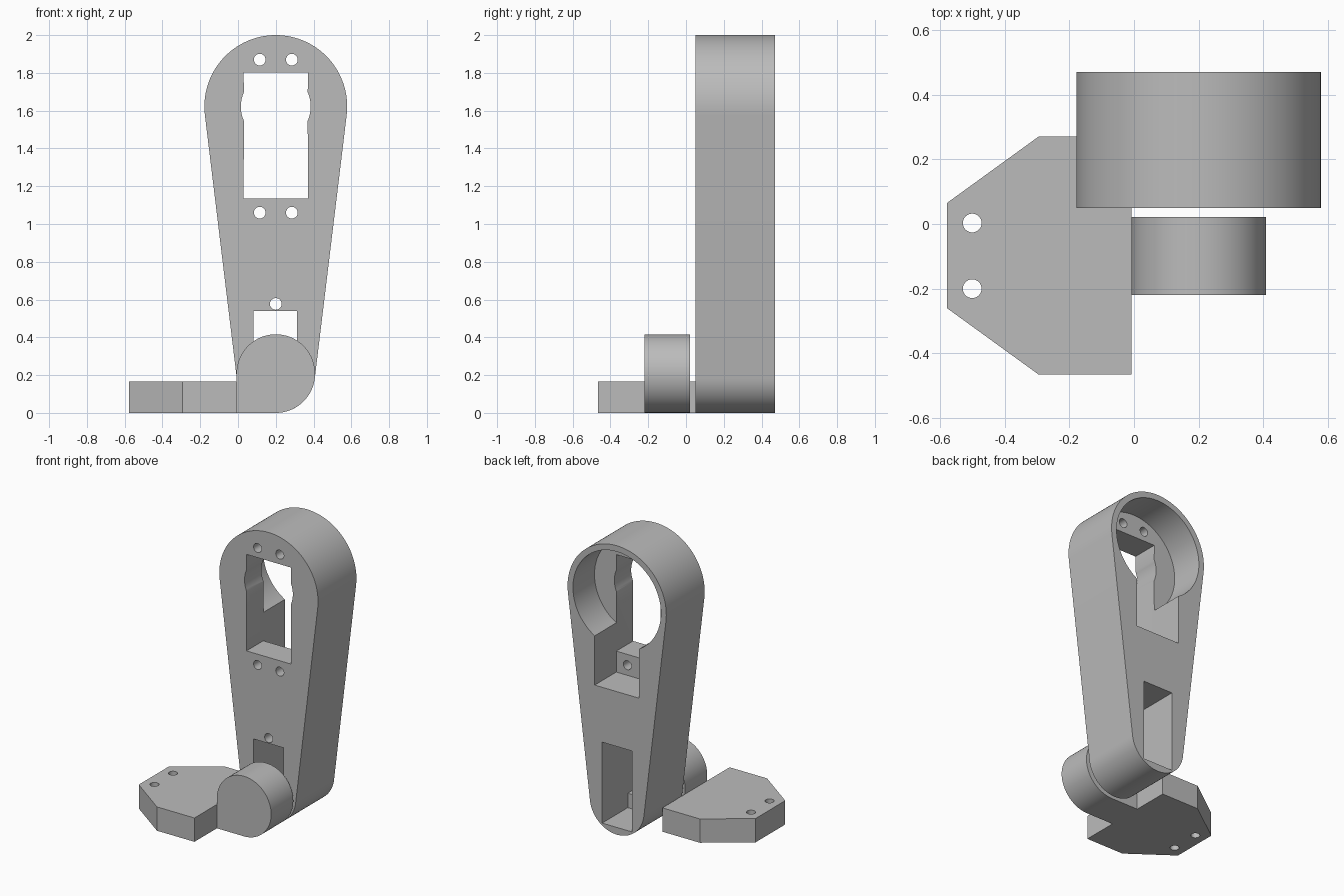
import bpy, bmesh
from math import pi, cos, sin, asin

cube = bpy.data.objects.get("Cube")
if cube:
    bpy.data.objects.remove(cube, do_unlink=True)

grey = bpy.data.materials.new("plain grey")
grey.use_nodes = True
COLOUR = (0.5, 0.5, 0.5, 1)
grey.diffuse_color = COLOUR
grey.node_tree.nodes["Principled BSDF"].inputs["Base Color"].default_value = COLOUR

AXIS = 0.2               # x of the arm centre line
TOP_Z, TOP_R = 1.622, 0.378
LOW_Z = LOW_R = 0.208
FRONT, BACK = 0.05, 0.47


def arc(cx, cz, r, start, end, n):
    return [(cx + r * cos(start + (end - start) * i / n),
             cz + r * sin(start + (end - start) * i / n)) for i in range(n + 1)]


def circle(cx, cz, r, n=32):
    return arc(cx, cz, r, 0, 2 * pi, n)[:-1]


def rect(x0, x1, z0, z1):
    return [(x0, z0), (x1, z0), (x1, z1), (x0, z1)]


def prism(name, outline, lo, hi, axis="Y"):
    """Extrude an outline along Y (outline in x, z) or Z (outline in x, y)."""
    bm = bmesh.new()
    place = (lambda a, b, t: (a, t, b)) if axis == "Y" else (lambda a, b, t: (a, b, t))
    face = bm.faces.new([bm.verts.new(place(a, b, lo)) for a, b in outline])
    moved = bmesh.ops.extrude_face_region(bm, geom=[face])["geom"]
    verts = [v for v in moved if isinstance(v, bmesh.types.BMVert)]
    bmesh.ops.translate(bm, verts=verts, vec=place(0, 0, hi - lo))
    bmesh.ops.recalc_face_normals(bm, faces=bm.faces)
    mesh = bpy.data.meshes.new(name)
    bm.to_mesh(mesh)
    bm.free()
    mesh.materials.append(grey)
    obj = bpy.data.objects.new(name, mesh)
    bpy.context.collection.objects.link(obj)
    return obj


def cut(target, outline, lo, hi, axis="Y"):
    """Cut a prism out of the target and bake the result."""
    cutter = prism("cutter", outline, lo, hi, axis)
    cutter.hide_render = True
    mod = target.modifiers.new("cut", "BOOLEAN")
    mod.operation, mod.solver, mod.object = "DIFFERENCE", "EXACT", cutter
    graph = bpy.context.evaluated_depsgraph_get()
    mesh = bpy.data.meshes.new_from_object(target.evaluated_get(graph))
    target.modifiers.clear()
    target.data = mesh
    bpy.data.objects.remove(cutter, do_unlink=True)


# Tapered arm: two circles joined by tangent lines
tilt = asin((TOP_R - LOW_R) / (TOP_Z - LOW_Z))
arm = prism("arm", arc(AXIS, TOP_Z, TOP_R, -tilt, pi + tilt, 64)
            + arc(AXIS, LOW_Z, LOW_R, pi + tilt, 2 * pi - tilt, 40), FRONT, BACK)

# Rear pockets: round bowl, motor bay and lower bay
POCKET = 0.234
cut(arm, circle(AXIS, TOP_Z, 0.337, 72), POCKET, 0.6)
cut(arm, rect(0.03, 0.37, 0.99, TOP_Z), POCKET, 0.6)
cut(arm, rect(0.083, 0.313, 0.05, 0.61), 0.19, 0.6)

# Front windows, the upper one bulging at the bowl axis
half = 0.17
bulge = asin(0.075 / 0.185)
window = ([(AXIS - half, 1.135), (AXIS + half, 1.135)]
          + arc(AXIS, TOP_Z, 0.185, -bulge, bulge, 10)
          + [(AXIS + half, 1.803), (AXIS - half, 1.803)]
          + arc(AXIS, TOP_Z, 0.185, pi - bulge, pi + bulge, 10))
cut(arm, window, -0.1, 0.3)
cut(arm, rect(0.083, 0.313, 0.15, 0.54), -0.1, 0.25)

# Screw holes through the front wall
for x, z in [(AXIS + side * 0.085, z) for side in (-1, 1) for z in (1.06, 1.87)] + [(AXIS, 0.577)]:
    cut(arm, circle(x, z, 0.031), -0.1, 0.3)

# Hub with one square lower corner
hub = prism("hub", arc(AXIS, LOW_Z, LOW_R, -pi / 2, pi, 54)
            + [(AXIS - LOW_R, 0)], -0.22, 0.022)

# Base plate with chamfered corners and two mounting holes
plate = prism("base_plate", [(-0.008, -0.465), (-0.008, 0.27), (-0.295, 0.27),
                             (-0.578, 0.065), (-0.578, -0.26), (-0.295, -0.465)],
              0, 0.165, "Z")
for y in (0.003, -0.2):
    cut(plate, circle(-0.5, y, 0.029), -0.1, 0.3, "Z")

bpy.ops.object.select_all(action="DESELECT")
for obj in (arm, hub, plate):
    obj.select_set(True)
bpy.context.view_layer.objects.active = arm
bpy.ops.object.shade_smooth_by_angle(angle=pi / 7)
